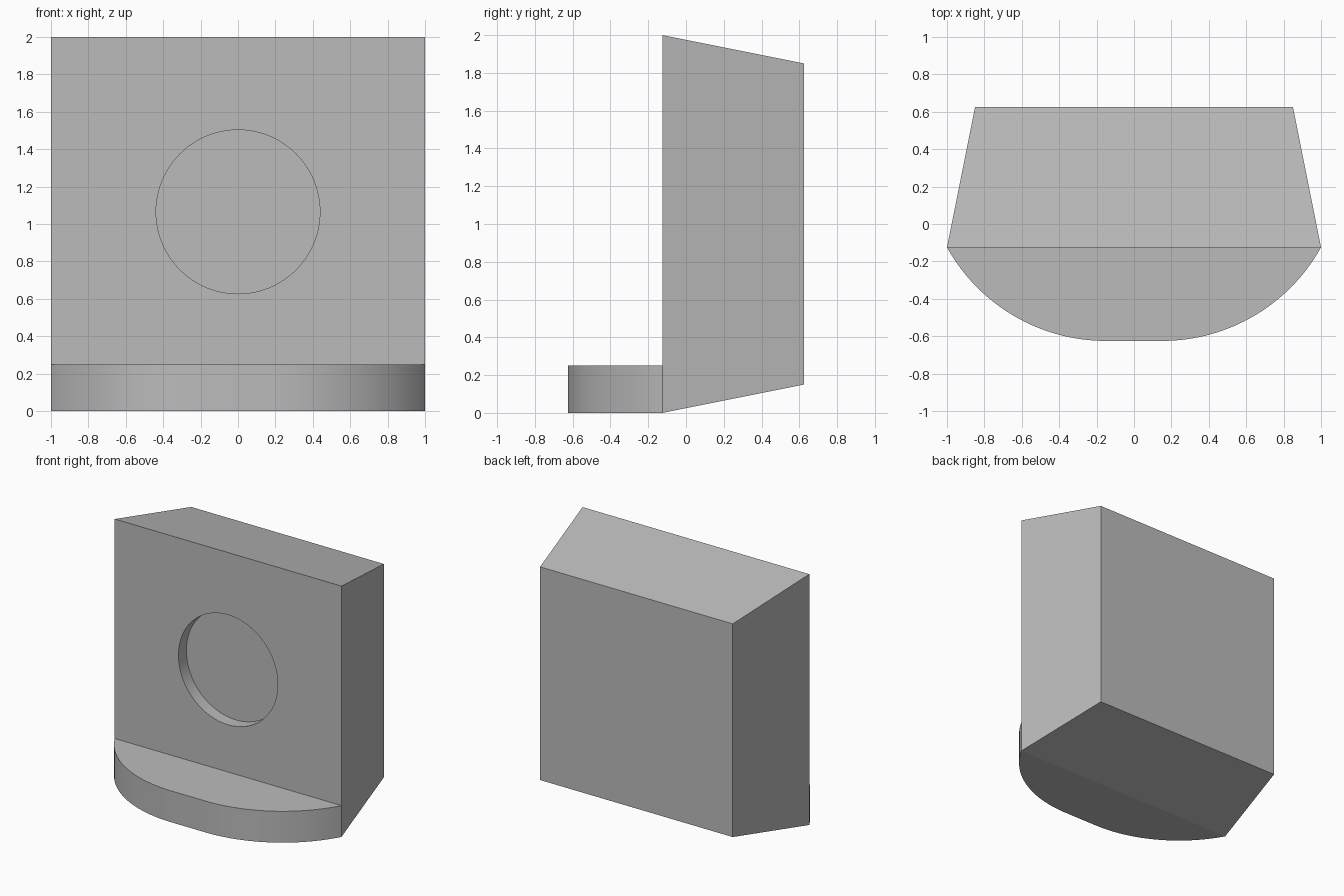
import bpy, bmesh, math
from mathutils import Vector

cube = bpy.data.objects.get("Cube")
if cube:
    bpy.data.objects.remove(cube, do_unlink=True)

FRONT, BACK = -0.125, 0.625     # front and back planes of the block
TAPER = 0.15                    # inward taper at the back

grey = bpy.data.materials.new("plain_grey")
grey.use_nodes = True
grey.diffuse_color = (0.5, 0.5, 0.5, 1)
grey.node_tree.nodes["Principled BSDF"].inputs["Base Color"].default_value = (0.5, 0.5, 0.5, 1)


def loft(name, loop_a, loop_b):
    """Solid between two matching closed loops."""
    bm = bmesh.new()
    a = [bm.verts.new(p) for p in loop_a]
    b = [bm.verts.new(p) for p in loop_b]
    bm.faces.new(a)
    bm.faces.new(b)
    n = len(a)
    for i in range(n):
        j = (i + 1) % n
        bm.faces.new((a[i], a[j], b[j], b[i]))
    bmesh.ops.recalc_face_normals(bm, faces=bm.faces)
    mesh = bpy.data.meshes.new(name)
    bm.to_mesh(mesh)
    bm.free()
    mesh.materials.append(grey)
    obj = bpy.data.objects.new(name, mesh)
    bpy.context.collection.objects.link(obj)
    return obj


def activate(obj):
    bpy.ops.object.select_all(action='DESELECT')
    obj.select_set(True)
    bpy.context.view_layer.objects.active = obj


def rectangle(y, inset):
    w, low, high = 1 - inset, inset, 2 - inset
    return [(-w, y, low), (w, y, low), (w, y, high), (-w, y, high)]


def circle(y, radius, height, count=96):
    turn = 2 * math.pi / count
    return [(radius * math.cos(i * turn), y, height + radius * math.sin(i * turn))
            for i in range(count)]


# Tapered upright block
block = loft("tapered_block", rectangle(FRONT, 0), rectangle(BACK, TAPER))

# Round recess in the front face
cutter = loft("recess_cutter", circle(FRONT - 0.1, 0.438, 1.065),
              circle(FRONT + 0.1, 0.438, 1.065))
cutter.hide_render = True
cut = block.modifiers.new("round_recess", 'BOOLEAN')
cut.operation = 'DIFFERENCE'
cut.solver = 'EXACT'
cut.object = cutter
activate(block)
bpy.ops.object.modifier_apply(modifier=cut.name)
bpy.data.objects.remove(cutter, do_unlink=True)

# Rounded front ledge: two arcs joined by a short straight front
flat, reach = 0.15, 0.5
span = 1 - flat
radius = (span ** 2 + reach ** 2) / (2 * reach)
sweep = math.asin(span / radius)
steps = 32
right_arc = []
for i in range(steps + 1):
    angle = sweep * i / steps
    right_arc.append(Vector((flat + radius * math.sin(angle),
                             FRONT - reach + radius * (1 - math.cos(angle)), 0)))
left_arc = [Vector((-p.x, p.y, 0)) for p in reversed(right_arc)]
outline = left_arc + right_arc
ledge = loft("front_ledge", outline, [p + Vector((0, 0, 0.25)) for p in outline])

for part in (block, ledge):
    activate(part)
    bpy.ops.object.shade_smooth_by_angle(angle=math.radians(30))
